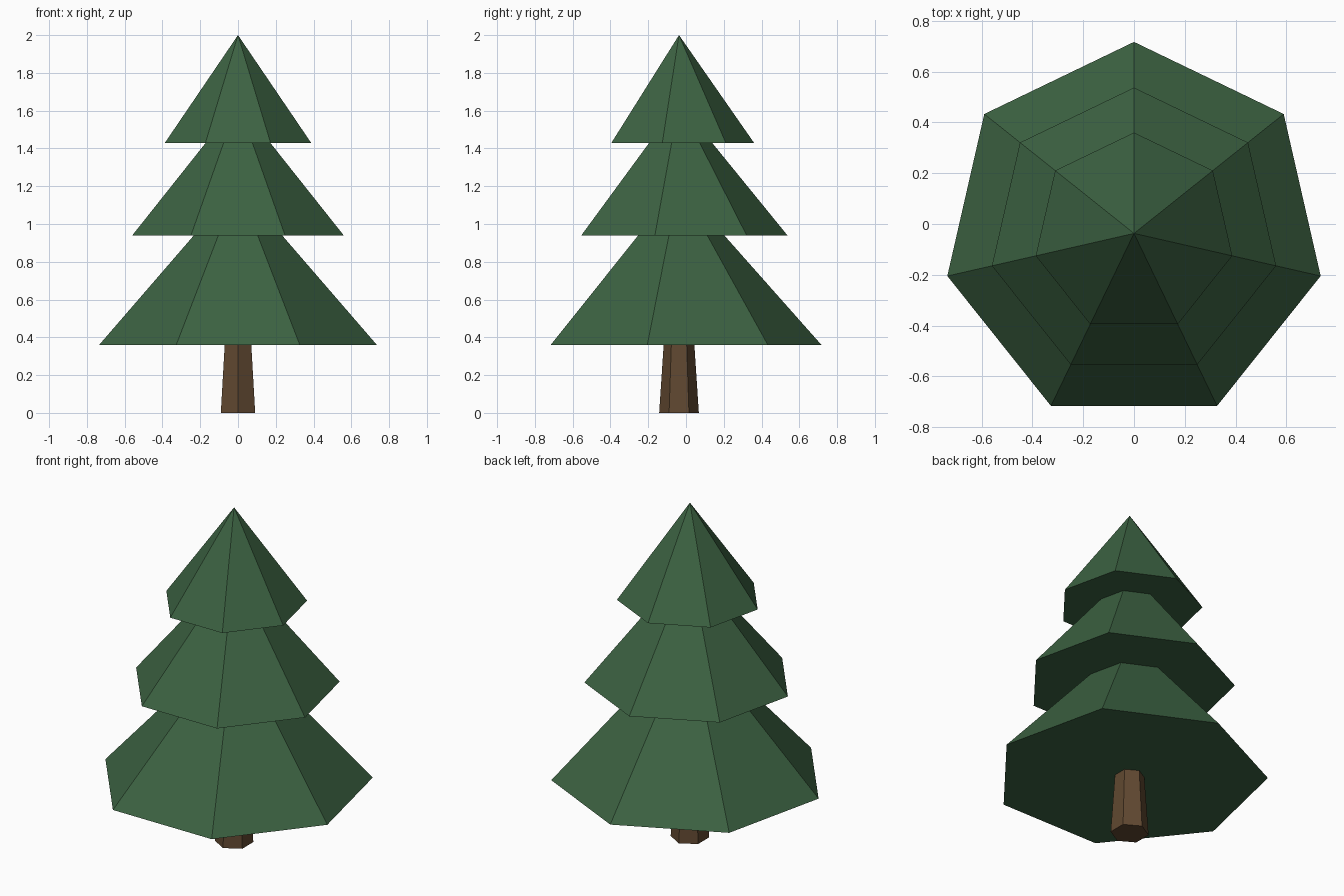
import bpy

cube = bpy.data.objects.get("Cube")
if cube:
    bpy.data.objects.remove(cube, do_unlink=True)

AXIS_Y = -0.037  # odd-sided tiers: their axis sits slightly forward of centre


def material(name, color):
    mat = bpy.data.materials.new(name)
    mat.use_nodes = True
    mat.diffuse_color = color
    for node in mat.node_tree.nodes:
        if node.type == 'BSDF_PRINCIPLED':
            node.inputs["Base Color"].default_value = color
            node.inputs["Roughness"].default_value = 0.9
    return mat


def cone(name, sides, r_bottom, r_top, z_bottom, z_top, mat):
    """Flat-shaded capped cone standing on the tree axis, one corner facing +y."""
    bpy.ops.mesh.primitive_cone_add(
        vertices=sides, radius1=r_bottom, radius2=r_top,
        depth=z_top - z_bottom, end_fill_type='NGON',
        location=(0, AXIS_Y, (z_bottom + z_top) / 2))
    obj = bpy.context.object
    obj.name = name
    obj.data.name = name
    obj.data.materials.append(mat)
    return obj


needles = material("needle green", (0.045, 0.122, 0.054, 1))
bark = material("bark brown", (0.117, 0.065, 0.030, 1))

# Tapered six-sided trunk
cone("trunk", 6, 0.105, 0.08, 0, 0.38, bark)

# Three seven-sided foliage tiers, each tip hidden inside the next one
tiers = [
    ("lower_foliage", 0.754, 0.36, 1.21),
    ("middle_foliage", 0.574, 0.94, 1.645),
    ("upper_foliage", 0.397, 1.43, 2.0),
]
for name, radius, base, tip in tiers:
    cone(name, 7, radius, 0, base, tip, needles)
